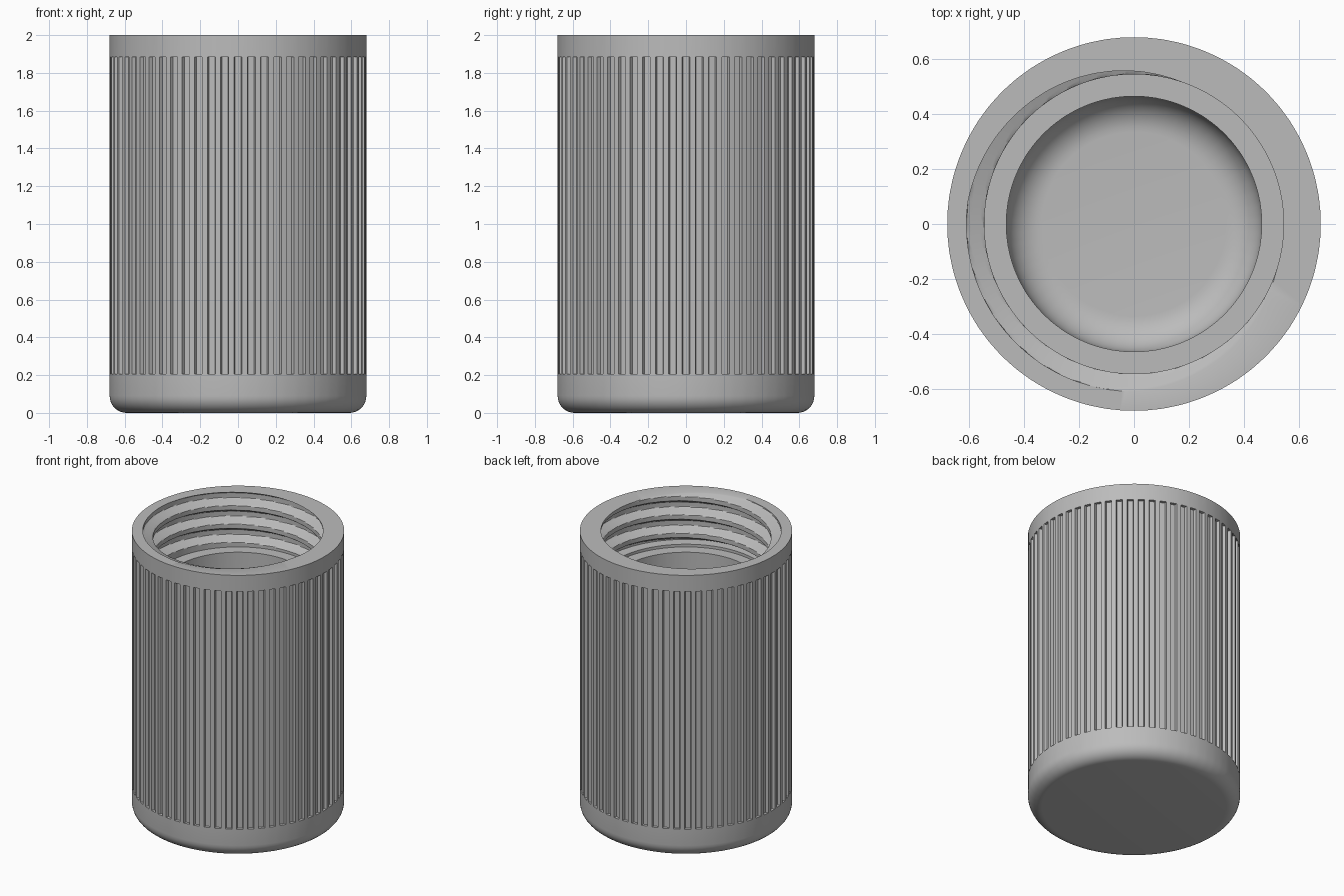
import bpy, bmesh, math

if "Cube" in bpy.data.objects:
    bpy.data.objects.remove(bpy.data.objects["Cube"], do_unlink=True)

RADIUS, HEIGHT = 0.68, 2.0
GROOVES, GROOVE_LOW, GROOVE_HIGH = 60, 0.205, 1.885
GROOVE_SHARE, GROOVE_DEPTH, TAPER = 0.6, 0.02, 0.75
BORE, ROOT, PITCH, SHELF = 0.545, 0.61, 0.13, 1.63
CAVITY, FLOOR, FILLET = 0.465, 0.2, 0.13

grey = bpy.data.materials.new("light grey plastic")
grey.use_nodes = True
grey.diffuse_color = (0.5, 0.5, 0.5, 1)
grey.node_tree.nodes["Principled BSDF"].inputs["Base Color"].default_value = (0.5, 0.5, 0.5, 1)


def thread_radius(angle, z):
    """Radius of the bore wall with a right-handed helical groove."""
    if z < SHELF + 0.02:
        return BORE
    t = (angle / math.tau + (HEIGHT - z) / PITCH) % 1.0
    rise = (t - 0.2) / 0.28
    fall = (0.95 - t) / 0.2
    return BORE + (ROOT - BORE) * max(0.0, min(1.0, rise, fall))


def arc(cx, cz, r, start, end, steps=8):
    """Points on a quarter circle, as (radius, height)."""
    for i in range(steps + 1):
        a = math.radians(start + (end - start) * i / steps)
        yield cx + r * math.cos(a), cz + r * math.sin(a)


# Section from the underside, up the outside, down the threaded bore to the floor
section = list(arc(RADIUS - 0.09, 0.09, 0.09, -90, 0))
section += [(RADIUS, GROOVE_LOW), (RADIUS, GROOVE_HIGH), (RADIUS, HEIGHT)]
LEVELS = 96
section += [(None, HEIGHT + (SHELF - HEIGHT) * i / LEVELS) for i in range(LEVELS + 1)]
section += [(CAVITY, SHELF)]
section += list(arc(CAVITY - FILLET, FLOOR + FILLET, FILLET, 0, -90, 10))

# Angles: two sides of each grip groove, plus a midpoint on each rib
step = math.tau / GROOVES
half = step * GROOVE_SHARE / 2
angles = [k * step + d for k in range(GROOVES) for d in (-half, half, step / 2)]
count = len(angles)

bm = bmesh.new()
rings = []
for r, z in section:
    ring = []
    for a in angles:
        rad = thread_radius(a, z) if r is None else r
        ring.append(bm.verts.new((rad * math.cos(a), rad * math.sin(a), z)))
    rings.append(ring)

groove_faces = []
for lower, upper in zip(rings, rings[1:]):
    for j in range(count):
        k = (j + 1) % count
        face = bm.faces.new((lower[j], lower[k], upper[k], upper[j]))
        if j % 3 == 0 and upper[j].co.z == lower[j].co.z + (upper[j].co.z - lower[j].co.z):
            mid = (lower[j].co.z + upper[j].co.z) / 2
            tall = upper[j].co.z - lower[j].co.z
            if tall > 1 and abs(mid - (GROOVE_LOW + GROOVE_HIGH) / 2) < 0.01:
                groove_faces.append(face)
bm.faces.new(reversed(rings[0]))
bm.faces.new(rings[-1])

# Sink the grip grooves with slightly tapered sides
sunk = bmesh.ops.extrude_discrete_faces(bm, faces=groove_faces)["faces"]
for face in sunk:
    centre = face.calc_center_median()
    out = centre.copy()
    out.z = 0
    out.normalize()
    for v in face.verts:
        side = v.co - centre
        side.z = 0
        v.co -= side * (1 - TAPER) + out * GROOVE_DEPTH

bmesh.ops.recalc_face_normals(bm, faces=bm.faces)
mesh = bpy.data.meshes.new("threaded_cap")
bm.to_mesh(mesh)
bm.free()
mesh.materials.append(grey)
cap = bpy.data.objects.new("threaded_cap", mesh)
bpy.context.collection.objects.link(cap)
bpy.context.view_layer.objects.active = cap
cap.select_set(True)
bpy.ops.object.shade_smooth_by_angle(angle=math.radians(30))
